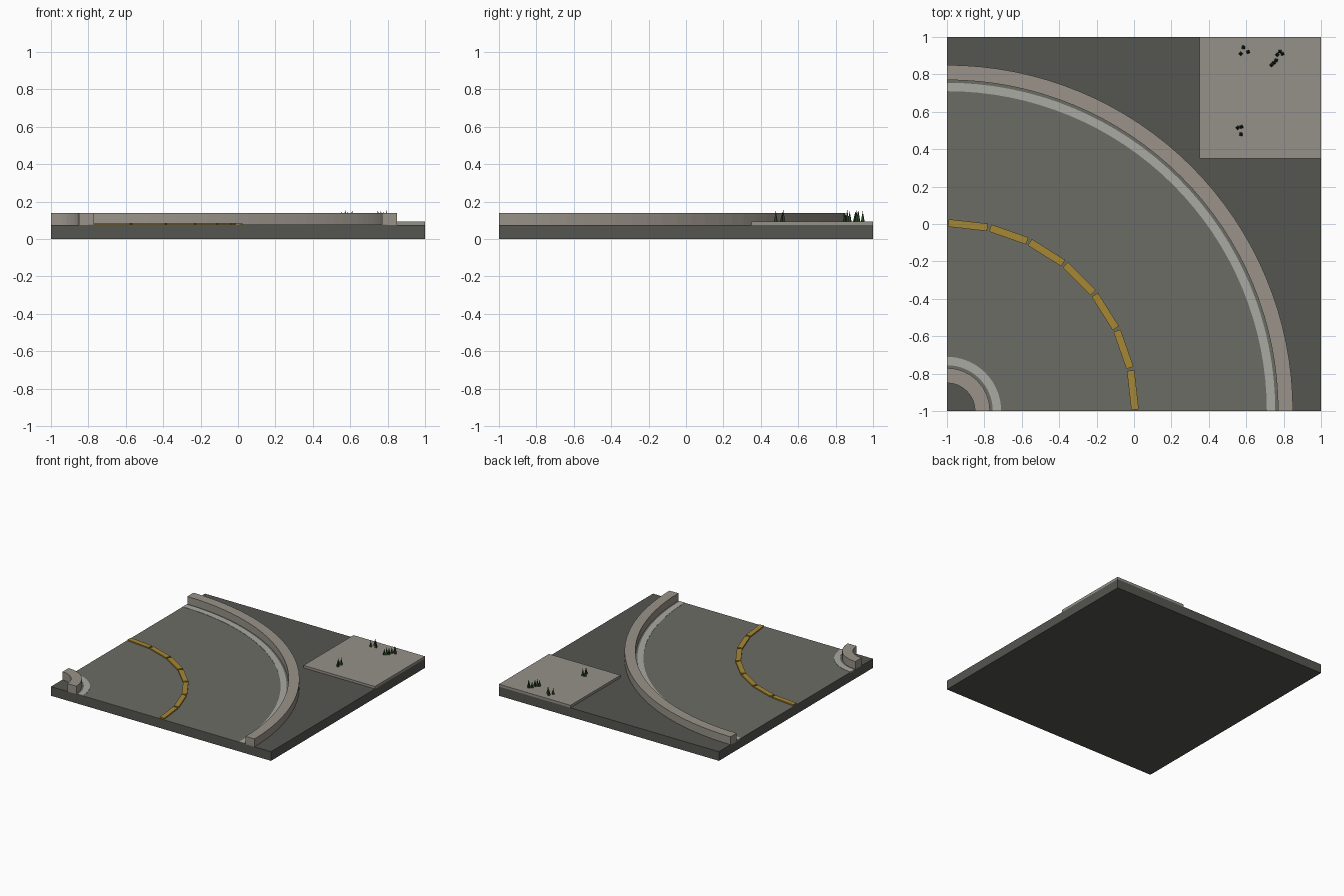
import bpy, bmesh, math
from mathutils import Matrix, Vector

if "Cube" in bpy.data.objects:
    bpy.data.objects.remove(bpy.data.objects["Cube"])

CORNER = Vector((-1, -1, 0))  # centre of the bend


def material(name, rgb):
    m = bpy.data.materials.new(name)
    m.diffuse_color = (*rgb, 1)
    m.use_nodes = True
    m.node_tree.nodes["Principled BSDF"].inputs["Base Color"].default_value = m.diffuse_color
    return m


DARK = material("dark_ground", (0.09, 0.09, 0.08))
ASPHALT = material("asphalt", (0.15, 0.15, 0.13))
STONE = material("stone", (0.32, 0.29, 0.25))
PAVING = material("paving", (0.30, 0.28, 0.25))
WHITE = material("white_paint", (0.40, 0.40, 0.37))
YELLOW = material("yellow_paint", (0.38, 0.25, 0.035))
GREEN = material("grass", (0.02, 0.045, 0.015))


def finish(name, bm, mat):
    bmesh.ops.recalc_face_normals(bm, faces=bm.faces)
    me = bpy.data.meshes.new(name)
    bm.to_mesh(me)
    bm.free()
    me.materials.append(mat)
    ob = bpy.data.objects.new(name, me)
    bpy.context.collection.objects.link(ob)
    return ob


def box(name, lo, hi, mat, matrix=Matrix()):
    lo, hi = Vector(lo), Vector(hi)
    bm = bmesh.new()
    m = matrix @ Matrix.Translation((lo + hi) / 2) @ Matrix.Diagonal((*(hi - lo), 1))
    bmesh.ops.create_cube(bm, size=1, matrix=m)
    return finish(name, bm, mat)


def quarter_ring(name, r0, r1, z0, z1, segments, mat):
    """Rectangular section swept a quarter turn about the tile corner."""
    bm = bmesh.new()
    vs = [bm.verts.new(CORNER + Vector(p)) for p in
          ((r0, 0, z0), (r1, 0, z0), (r1, 0, z1), (r0, 0, z1))]
    start = bm.faces.new(vs)
    bmesh.ops.spin(bm, geom=[start, *start.edges, *vs], cent=CORNER, axis=(0, 0, 1),
                   angle=math.pi / 2, steps=segments, use_duplicate=False)
    if start.is_valid and all(len(e.link_faces) > 2 for e in start.edges):
        bm.faces.remove(start)
    # close the starting end if the sweep consumed it
    open_edges = [e for e in bm.edges if e.is_boundary]
    if open_edges:
        bmesh.ops.holes_fill(bm, edges=open_edges, sides=4)
    return finish(name, bm, mat)


# Ground tile and corner paving slab
box("ground_tile", (-1, -1, 0), (1, 1, 0.075), DARK)
box("paving_slab", (0.35, 0.35, 0.053), (1, 1, 0.095), PAVING)

# Curved road, edge lines and kerbs
quarter_ring("road", 0.2, 1.8, 0.06, 0.077, 32, ASPHALT)
quarter_ring("inner_edge_line", 0.245, 0.29, 0.07, 0.079, 16, WHITE)
quarter_ring("outer_edge_line", 1.71, 1.755, 0.07, 0.079, 32, WHITE)
quarter_ring("inner_kerb", 0.15, 0.23, 0.063, 0.14, 8, STONE)
quarter_ring("outer_kerb", 1.77, 1.85, 0.07, 0.14, 32, STONE)

# Centre line of straight dashes
DASHES = 7
for i in range(DASHES):
    a = (i + 0.5) * math.pi / 2 / DASHES
    m = Matrix.Translation(CORNER) @ Matrix.Rotation(a, 4, 'Z')
    box(f"centre_dash_{i + 1}", (0.98, -0.105, 0.07), (1.02, 0.105, 0.087), YELLOW, m)

# Grass blades in small tufts on the paving
tufts = [
    [(0.57, 0.91), (0.61, 0.92), (0.585, 0.945)],
    [(0.765, 0.905), (0.793, 0.91), (0.78, 0.922)],
    [(0.735, 0.85), (0.748, 0.862), (0.76, 0.875)],
    [(0.555, 0.515), (0.574, 0.52), (0.572, 0.48)],
]
for t, tuft in enumerate(tufts):
    bm = bmesh.new()
    for k, (x, y) in enumerate(tuft):
        h = (0.05, 0.06, 0.055)[k]
        bmesh.ops.create_cone(
            bm, cap_ends=True, segments=4, radius1=0.012, radius2=0, depth=h,
            matrix=Matrix.Translation((x, y, 0.095 + h / 2)) @ Matrix.Rotation(k * 1.1, 4, 'Z'))
    finish(f"grass_tuft_{t + 1}", bm, GREEN)
